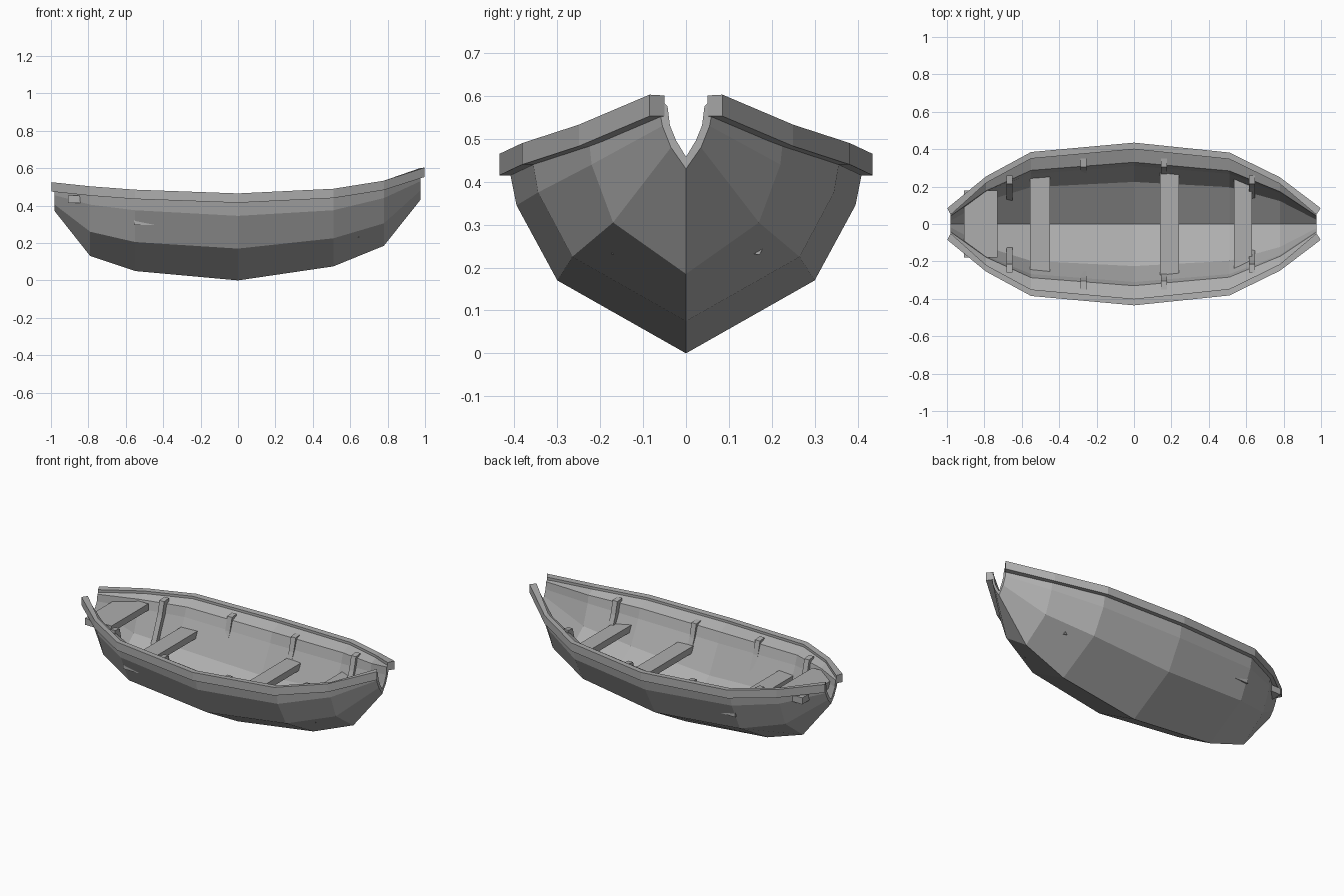
import bpy, bmesh

if "Cube" in bpy.data.objects:
    bpy.data.objects.remove(bpy.data.objects["Cube"])

grey = bpy.data.materials.new("weathered_grey")
grey.diffuse_color = (0.42, 0.42, 0.42, 1)
grey.use_nodes = True
grey.node_tree.nodes["Principled BSDF"].inputs["Base Color"].default_value = grey.diffuse_color

# Stations: x, keel z, chine y z, upper plank y z, rail outer y, rail top z, thickness factor
STATIONS = [
    (-0.98, 0.37, 0.03, 0.405, 0.055, 0.455, 0.085, 0.525, 0.1),
    (-0.79, 0.13, 0.17, 0.26, 0.225, 0.405, 0.255, 0.503, 0.6),
    (-0.55, 0.05, 0.265, 0.205, 0.345, 0.375, 0.385, 0.485, 0.9),
    (0.0, 0.0, 0.30, 0.17, 0.395, 0.345, 0.435, 0.465, 1.0),
    (0.51, 0.075, 0.265, 0.225, 0.345, 0.375, 0.382, 0.49, 0.9),
    (0.78, 0.185, 0.17, 0.305, 0.22, 0.44, 0.25, 0.533, 0.6),
    (0.975, 0.43, 0.035, 0.48, 0.055, 0.53, 0.085, 0.603, 0.1),
]


def make(name, loops):
    """Skin a row of closed loops with end caps."""
    bm = bmesh.new()
    rows = [[bm.verts.new(p) for p in loop] for loop in loops]
    n = len(rows[0])
    for a, b in zip(rows, rows[1:]):
        for i in range(n):
            j = (i + 1) % n
            bm.faces.new((a[i], a[j], b[j], b[i]))
    bm.faces.new(rows[0])
    bm.faces.new(rows[-1])
    bmesh.ops.recalc_face_normals(bm, faces=bm.faces)
    me = bpy.data.meshes.new(name)
    bm.to_mesh(me)
    bm.free()
    me.materials.append(grey)
    ob = bpy.data.objects.new(name, me)
    bpy.context.collection.objects.link(ob)
    return ob


# Hull shell: outer half profile and inner half profile, mirrored into one loop
hull = []
for x, kz, cy, cz, uy, uz, ry, rz, s in STATIONS:
    outer = [(cy, cz), (uy, uz), (ry - 0.025, rz - 0.045)]
    inner = [(ry - 0.03, rz - 0.015), (ry - 0.035 - 0.07 * s, rz - 0.025 - 0.02 * s),
             (uy - 0.01 - 0.075 * s, uz + 0.015 * s), (cy - 0.005 - 0.07 * s, cz + 0.015 + 0.01 * s)]
    half = outer + inner
    loop = [(x, 0, kz)] + [(x, y, z) for y, z in half]
    loop += [(x, 0, kz + 0.025 + 0.03 * s)] + [(x, -y, z) for y, z in reversed(half)]
    hull.append(loop)
make("hull", hull)

# Gunwale rails, one per side
for side, tag in ((1, "back"), (-1, "front")):
    loops = []
    for i, st in enumerate(STATIONS):
        x, ry, rz = st[0], st[6], st[7]
        xo = (1 if x > 0 else -1) * 0.998 if i in (0, 6) else x
        loops.append([(xo, side * ry, rz), (x, side * (ry - 0.035), rz - 0.002),
                      (x, side * (ry - 0.035), rz - 0.05), (xo, side * ry, rz - 0.05)])
    make("gunwale_" + tag, loops)

# Bench seats: x range, half widths at each end, z range
SEATS = [("stern_seat", -0.91, -0.73, 0.178, 0.178, 0.415, 0.455),
         ("rear_seat", -0.555, -0.45, 0.318, 0.318, 0.295, 0.335),
         ("middle_seat", 0.14, 0.24, 0.30, 0.295, 0.28, 0.32),
         ("bow_seat", 0.535, 0.63, 0.25, 0.235, 0.315, 0.355)]
for name, x0, x1, w0, w1, z0, z1 in SEATS:
    make(name, [[(x, -w, z0), (x, w, z0), (x, w, z1), (x, -w, z1)]
                for x, w in ((x0, w0), (x1, w1))])

# Ribs against the inner wall: x, y shift, z shift
RIB = [(0.215, 0.19), (0.262, 0.185), (0.335, 0.34), (0.35, 0.42), (0.35, 0.445),
       (0.305, 0.44), (0.285, 0.36)]
for k, (x, dy, dz) in enumerate([(-0.665, -0.09, 0.035), (-0.27, 0, 0.01),
                                 (0.16, 0, 0), (0.63, -0.09, 0.045)]):
    for side, tag in ((1, "back"), (-1, "front")):
        make(f"rib_{tag}_{k + 1}", [[(x + d, side * (y + dy), z + dz) for y, z in RIB]
                                    for d in (-0.016, 0.016)])
